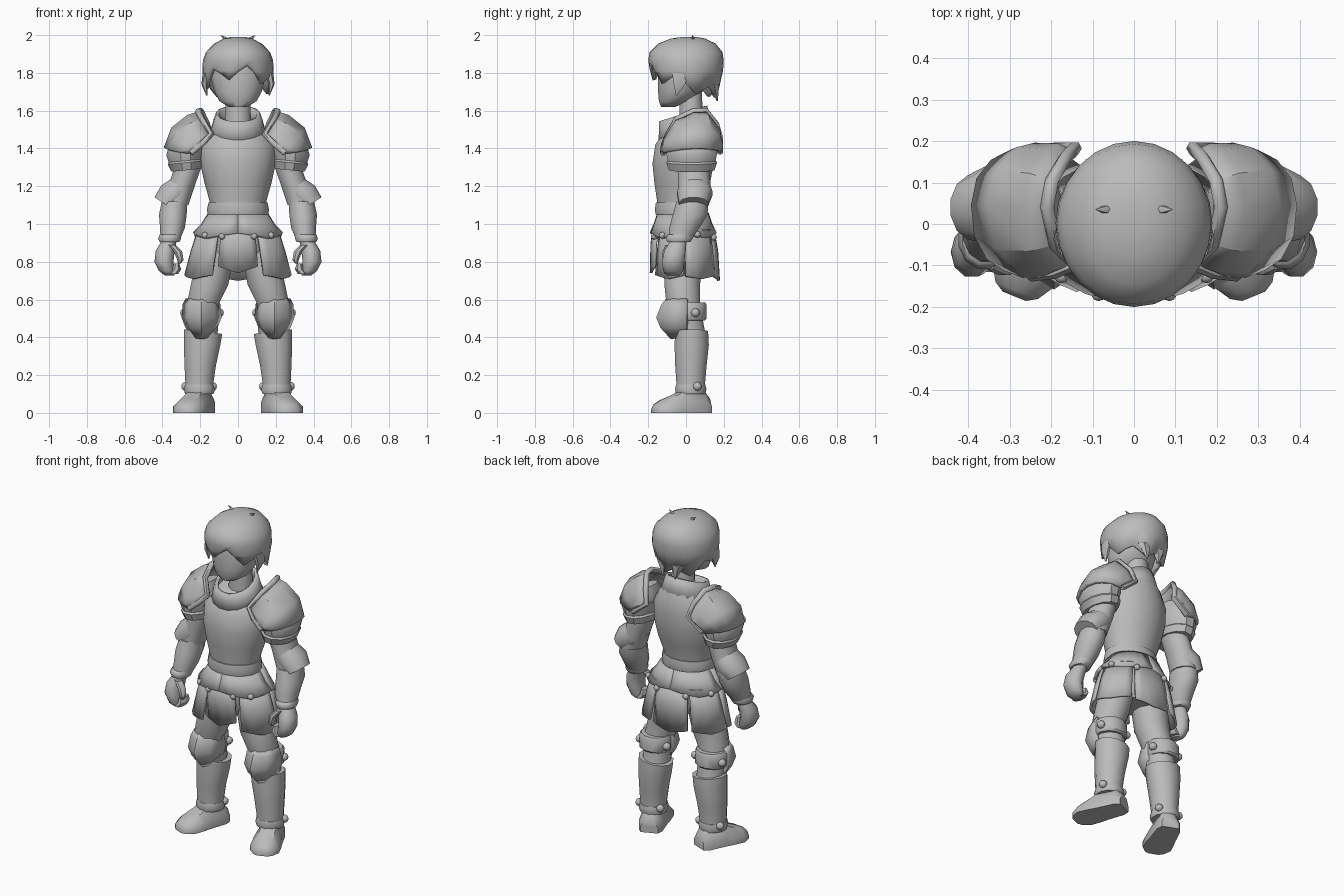
import bpy, bmesh, math
from mathutils import Vector, Matrix

GREY = bpy.data.materials.new("plain_grey")
GREY.diffuse_color = (0.5, 0.5, 0.5, 1)


def finish(name, bm, mirror=False, thick=0.0, angle=40):
    bmesh.ops.recalc_face_normals(bm, faces=bm.faces)
    me = bpy.data.meshes.new(name)
    bm.to_mesh(me)
    bm.free()
    ob = bpy.data.objects.new(name, me)
    bpy.context.collection.objects.link(ob)
    me.materials.append(GREY)
    if thick:
        m = ob.modifiers.new("thickness", 'SOLIDIFY')
        m.thickness, m.offset = thick, -1
    if mirror:
        ob.modifiers.new("mirror", 'MIRROR').use_mirror_merge = False
    bpy.context.view_layer.objects.active = ob
    bpy.ops.object.select_all(action='DESELECT')
    ob.select_set(True)
    bpy.ops.object.shade_smooth_by_angle(angle=math.radians(angle))
    return ob


def skin(bm, rows, closed=True, caps=True):
    """Join rows of points into a surface."""
    vs = [[bm.verts.new(p) for p in r] for r in rows]
    n = len(vs[0])
    for a, b in zip(vs, vs[1:]):
        for i in range(n if closed else n - 1):
            j = (i + 1) % n
            bm.faces.new((a[i], a[j], b[j], b[i]))
    if caps:
        bm.faces.new(vs[0])
        bm.faces.new(vs[-1])


def loft(name, rings, n=12, mirror=False, caps=True, thick=0.0, angle=40):
    """Stack elliptical rings: cx, cy, cz, rx, ry, slope in x, slope in y."""
    rows = []
    for r in rings:
        cx, cy, cz, rx, ry, sx, sy = (tuple(r) + (0, 0))[:7]
        row = []
        for i in range(n):
            a = math.tau * (i + 0.5) / n
            dx, dy = rx * math.sin(a), -ry * math.cos(a)
            row.append((cx + dx, cy + dy, cz + sx * dx + sy * dy))
        rows.append(row)
    bm = bmesh.new()
    skin(bm, rows, caps=caps)
    return finish(name, bm, mirror, thick, angle)


def panel(name, a0, a1, rows, c=(0, 0), point=0.0, mirror=False, thick=0.015, n=6):
    """Curved plate round a vertical axis; rows are rx, ry, z; angle 0 is the front."""
    grid = []
    for k, (rx, ry, z) in enumerate(rows):
        row = []
        for i in range(n + 1):
            t = i / n
            a = math.radians(a0 + (a1 - a0) * t)
            dz = point * (1 - abs(2 * t - 1)) if k == len(rows) - 1 else 0
            row.append((c[0] + rx * math.sin(a), c[1] - ry * math.cos(a), z - dz))
        grid.append(row)
    bm = bmesh.new()
    skin(bm, grid, closed=False, caps=False)
    return finish(name, bm, mirror, thick)


def studs(name, places, r):
    bm = bmesh.new()
    for p in places:
        bmesh.ops.create_icosphere(bm, subdivisions=2, radius=r, matrix=Matrix.Translation(p))
    finish(name, bm, True)


def tube(name, pts, r):
    """Soft rim following a path."""
    cu = bpy.data.curves.new(name, 'CURVE')
    cu.dimensions, cu.bevel_depth, cu.bevel_resolution = '3D', r, 1
    cu.use_fill_caps = True
    sp = cu.splines.new('POLY')
    sp.points.add(len(pts) - 1)
    for q, p in zip(sp.points, pts):
        q.co = (*p, 1)
    tmp = bpy.data.objects.new(name + "_path", cu)
    bpy.context.collection.objects.link(tmp)
    bm = bmesh.new()
    bm.from_mesh(tmp.to_mesh())
    bpy.data.objects.remove(tmp)
    finish(name, bm, True, angle=60)


# Head and neck
loft("head", [(0, -.095, 1.62, .05, .038), (0, -.065, 1.65, .1, .08), (0, -.03, 1.70, .128, .12),
              (0, -.02, 1.79, .15, .13), (0, 0, 1.9, .13, .13)], 16, angle=60)
loft("neck", [(0, .03, 1.46, .075, .07), (0, .025, 1.7, .065, .06)], 12)

# Hair cap with broad pointed locks along the hem
N = 24
ang = [math.tau * i / N for i in range(N)]
hem, low = [], []
for i, a in enumerate(ang):
    front, back = (1 + math.cos(a)) / 2, max(0, -math.cos(a))
    z = 1.69 + .11 * front ** 1.3 + .038 * (-1, .1, 1, .1)[(i + 1) % 4] * (1 - .4 * back)
    hem.append(((.182 - .03 * back) * math.sin(a), .005 - (.188 - .025 * back) * math.cos(a), z))
    low.append((.189 * math.sin(a), .002 - .194 * math.cos(a), max(1.81, z + .015)))
rows = [hem, low]
for z, cy, rx, ry in ((1.865, 0, .186, .2), (1.91, 0, .17, .193), (1.955, .005, .125, .152),
                      (1.982, .01, .075, .09), (1.99, .02, .035, .04)):
    rows.append([(rx * math.sin(a), cy - ry * math.cos(a), z) for a in ang])
bm = bmesh.new()
skin(bm, rows, caps=False)
bm.faces.new([v for v in bm.verts if v.co.z > 1.987])
finish("hair", bm, thick=.02, angle=50)
loft("hair_tufts", [(.06, .035, 1.975, .016, .012), (.075, .035, 1.99, .01, .008), (.092, .035, 2.0, .001, .001)], 6, True)
loft("nape_lock", [(.05, .15, 1.74, .045, .03), (.04, .165, 1.65, .004, .004)], 6, True)
loft("side_lock", [(.165, -.03, 1.80, .022, .05), (.178, -.035, 1.74, .016, .035), (.165, -.05, 1.68, .003, .004)], 6, True)

# Breastplate, collar and belt
loft("breastplate", [(0, -.03, 1.04, .145, .12), (0, -.03, 1.12, .15, .125), (0, -.02, 1.22, .178, .15),
                     (0, -.015, 1.32, .2, .165), (0, -.005, 1.42, .2, .16), (0, .0, 1.48, .165, .145, 0, .2),
                     (0, 0, 1.53, .12, .12, 0, .3)], 18, angle=50)
loft("collar", [(0, -.005, 1.47, .155, .145, 0, .25), (0, -.01, 1.535, .135, .135, 0, .3),
                (0, -.015, 1.585, .118, .13, 0, .33)], 16, caps=False, thick=.02)
loft("belt", [(0, -.03, 1.05, .16, .132), (0, -.03, 1.075, .164, .137), (0, -.03, 1.115, .156, .131)], 18, angle=60)

# Hips, hip lames and skirt plates
loft("hips", [(0, -.01, .78, .1, .1), (0, -.01, .86, .19, .14), (0, -.01, .97, .18, .14),
              (0, -.02, 1.06, .15, .125)], 16)
panel("front_lame", 0, 90, [(.158, .142, 1.06), (.195, .162, 1.0), (.24, .182, .955)], (0, -.01), .025, True, .02)
panel("back_lame", 90, 180, [(.158, .125, 1.06), (.195, .145, 1.0), (.24, .168, .955)], (0, -.005), .025, True, .02)
panel("centre_skirt_plate", -28, 28, [(.18, .168, .99), (.205, .182, .9), (.225, .186, .775)], (0, -.006), .035)
panel("front_skirt_plate", 29, 88, [(.215, .155, .97), (.25, .17, .86), (.285, .182, .73)], (0, -.005), .02, True)
panel("back_skirt_plate", 90, 148, [(.21, .155, .97), (.245, .17, .86), (.278, .185, .725)], (0, -.002), .015, True)
panel("tail_skirt_plate", 150, 210, [(.2, .155, .97), (.225, .175, .86), (.235, .185, .72)], (0, -.005), .02)
studs("skirt_studs", [(.085, -.168, .935), (.175, -.125, .94), (.1, .145, .93), (.215, .06, .945)], .018)

# Shoulder armour: shell between the inner rim and the outer edge, plus a lower lame
inner = [(.25, -.122, 1.375), (.19, -.115, 1.425), (.142, -.095, 1.475), (.19, -.05, 1.555), (.21, .04, 1.597),
         (.198, .105, 1.6), (.165, .16, 1.53), (.142, .182, 1.455), (.24, .18, 1.38)]
outer = [(.265, -.122, 1.372), (.315, -.112, 1.38), (.355, -.085, 1.39), (.385, -.03, 1.4), (.393, .045, 1.405),
         (.38, .11, 1.402), (.345, .155, 1.395), (.3, .178, 1.388), (.262, .184, 1.378)]
core = Vector((.25, .035, 1.4))
rows = []
for s in (0, .3, .62, 1):
    row = []
    for k, (p, q) in enumerate(zip(inner, outer)):
        v = Vector(p).lerp(Vector(q), s)
        row.append(v + (v - core).normalized() * .047 * math.sin(math.pi * s) * math.sin(math.pi * k / 8))
    rows.append(row)
bm = bmesh.new()
skin(bm, rows, closed=False, caps=False)
finish("pauldron", bm, True, .02, 35)
tube("pauldron_rim", inner, .017)
loft("pauldron_lame", [(.27, .03, 1.285, .085, .125, -.1), (.275, .03, 1.325, .1, .138, -.1),
                       (.277, .03, 1.335, .093, .13, -.1), (.277, .03, 1.38, .106, .14, -.15),
                       (.27, .03, 1.43, .1, .135, -.2), (.25, .04, 1.49, .06, .08, -.3)], 12, True, angle=35)

# Arms, elbow guards and wrist cuffs
loft("upper_arm", [(.25, .04, 1.42, .085, .09), (.265, .04, 1.3, .073, .088), (.30, .045, 1.2, .073, .088),
                   (.33, .04, 1.1, .07, .085)], 12, True)
loft("elbow_guard", [(.288, .045, 1.218, .058, .08, .5), (.337, .047, 1.162, .073, .097, .57),
                     (.386, .04, 1.105, .058, .08, .65)], 12, True, angle=50)
loft("forearm", [(.335, .035, 1.12, .07, .088), (.345, .022, 1.05, .076, .095), (.347, -.008, .98, .068, .083),
                 (.36, -.035, .91, .052, .06)], 12, True)
loft("wrist_cuff", [(.362, -.038, .905, .055, .064), (.362, -.036, .925, .063, .074),
                    (.358, -.03, .945, .058, .068)], 12, True, angle=60)

# Hands with curled fingers and thumbs
loft("hand", [(.365, -.04, .91, .04, .045), (.385, -.058, .86, .05, .06), (.392, -.068, .80, .05, .062),
              (.375, -.068, .75, .042, .055), (.362, -.066, .728, .025, .035)], 10, True, angle=50)
loft("fingers", [(.345, -.07, .735, .03, .05), (.325, -.07, .76, .026, .05), (.325, -.07, .79, .016, .04)], 8, True)
loft("thumb", [(.35, -.085, .89, .022, .025), (.318, -.1, .855, .024, .025), (.305, -.105, .81, .018, .02),
               (.31, -.105, .79, .008, .01)], 8, True)

# Legs
loft("thigh", [(.10, -.01, .9, .095, .11), (.13, -.015, .78, .1, .105), (.15, -.02, .68, .103, .098),
               (.185, -.015, .58, .088, .092), (.185, .02, .42, .08, .085)], 12, True)
loft("knee_band", [(.192, .02, .49, .09, .083), (.192, .02, .5, .098, .092), (.192, .02, .57, .097, .092),
                   (.19, .02, .585, .088, .084)], 12, True)
panel("knee_plate", -88, 88, [(.085, .115, .605), (.1, .14, .575), (.106, .168, .505), (.085, .145, .45),
                              (.045, .09, .40)], (.193, .01), .01, True, .02, 4)
loft("greave", [(.205, .025, .10, .078, .078), (.205, .025, .15, .076, .078), (.2, .026, .25, .086, .086),
                (.19, .03, .36, .1, .094), (.185, .03, .43, .105, .09, .12)], 12, True)
loft("ankle_ring", [(.205, .025, .10, .078, .08), (.205, .025, .125, .085, .086), (.205, .025, .15, .078, .08)],
     12, True, angle=60)
studs("joint_studs", [(.283, .05, .53), (.098, .05, .53), (.277, .06, .14), (.135, .06, .14)], .024)

# Boots turned outward
turn = Matrix.Translation((.208, .025, 0)) @ Matrix.Rotation(math.radians(22), 4, 'Z')
rows = []
for y, w, h in ((.1, .05, .08), (.065, .068, .125), (-.04, .074, .135), (-.085, .08, .105), (-.155, .083, .075),
                (-.2, .055, .05), (-.215, .03, .03)):
    sec = ((-w, 0), (-w, .45 * h), (-.55 * w, .92 * h), (0, h), (.55 * w, .92 * h), (w, .45 * h), (w, 0))
    rows.append([turn @ Vector((x, y, z)) for x, z in sec])
bm = bmesh.new()
skin(bm, rows)
finish("boot", bm, True)
